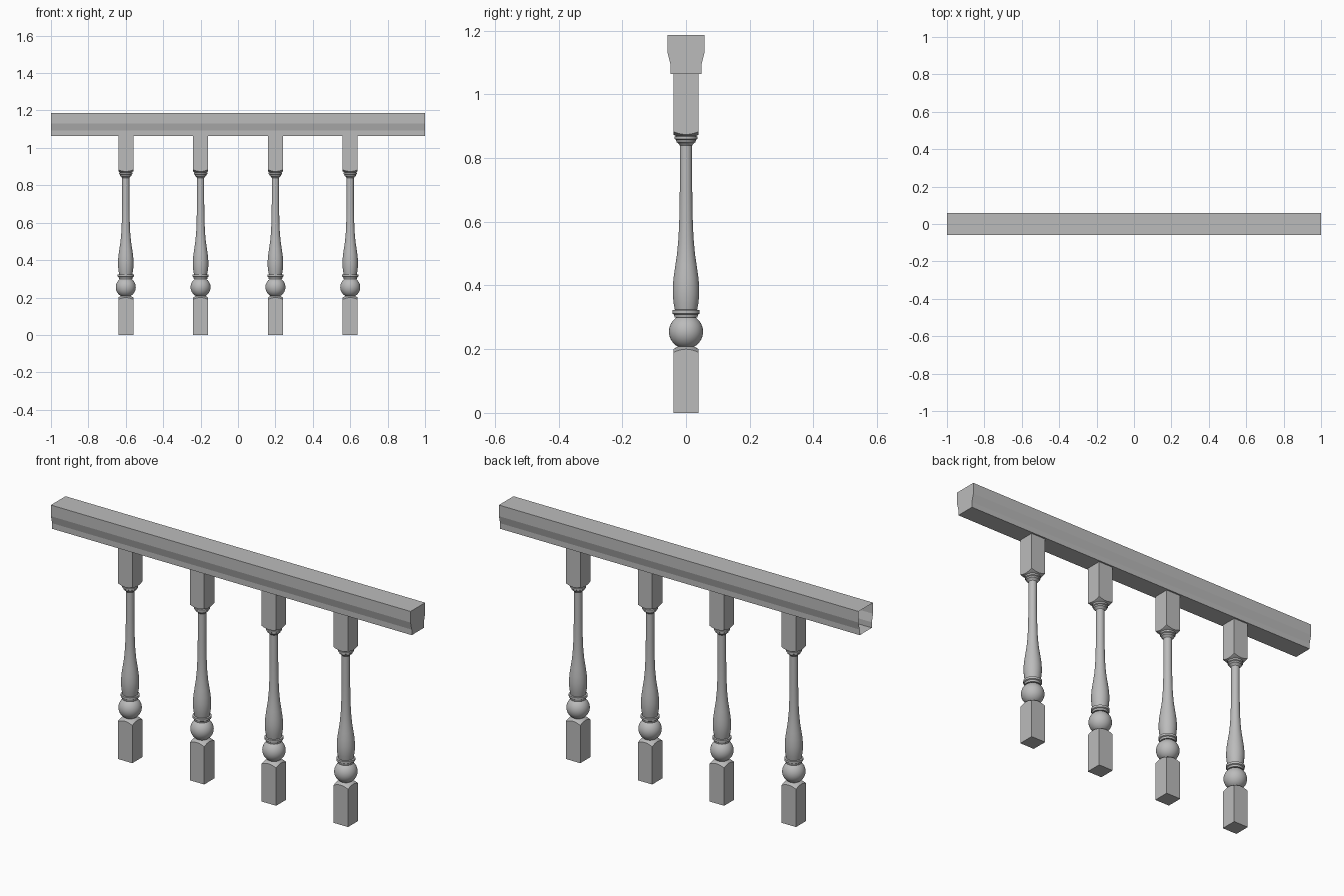
import bpy, bmesh, math

cube = bpy.data.objects.get("Cube")
if cube:
    bpy.data.objects.remove(cube, do_unlink=True)

GREY = (0.5, 0.5, 0.5, 1)
paint = bpy.data.materials.new("plain grey")
paint.use_nodes = True
paint.diffuse_color = GREY
paint.node_tree.nodes["Principled BSDF"].inputs["Base Color"].default_value = GREY

SEGMENTS = 32
HALF = 0.04          # half width of the square blocks
RAIL_BOTTOM, TOP = 1.064, 1.187


def finish(bm, name, x=0):
    bmesh.ops.recalc_face_normals(bm, faces=bm.faces)
    mesh = bpy.data.meshes.new(name)
    bm.to_mesh(mesh)
    bm.free()
    mesh.materials.append(paint)
    obj = bpy.data.objects.new(name, mesh)
    obj.location.x = x
    bpy.context.collection.objects.link(obj)
    bpy.ops.object.select_all(action='DESELECT')
    obj.select_set(True)
    bpy.context.view_layer.objects.active = obj
    bpy.ops.object.shade_smooth_by_angle(angle=math.radians(35))
    return obj


def loft(name, rings, x):
    """Each ring is a function from angle to (radius, height)."""
    bm = bmesh.new()
    loops = []
    for ring in rings:
        loop = []
        for i in range(SEGMENTS):
            a = 2 * math.pi * i / SEGMENTS
            r, z = ring(a)
            loop.append(bm.verts.new((r * math.cos(a), r * math.sin(a), z)))
        loops.append(loop)
    for low, high in zip(loops, loops[1:]):
        for i in range(SEGMENTS):
            j = (i + 1) % SEGMENTS
            bm.faces.new((low[i], low[j], high[j], high[i]))
    bm.faces.new(loops[0])
    bm.faces.new(loops[-1])
    return finish(bm, name, x)


def square(a):
    return HALF / max(abs(math.cos(a)), abs(math.sin(a)))


def block(name, x, z_flat, z_arch, z_neck):
    """Square block whose turned end leaves an arch on every side."""
    slope = (z_neck - z_arch) / 0.015
    loft(name, [lambda a: (square(a), z_flat),
                lambda a: (square(a), z_arch - slope * (square(a) - HALF)),
                lambda a: (0.025, z_neck)], x)


# Turned profile: neck, ball, collar, vase-shaped body, shaft and cap
BALL_R, BALL_Z = 0.0535, 0.255
ball = [(BALL_R * math.sin(t), BALL_Z - BALL_R * math.cos(t))
        for t in [math.radians(28 + 124 * i / 14) for i in range(15)]]
body = [(0.036, 0.3), (0.038, 0.309), (0.043, 0.312), (0.043, 0.323),
        (0.035, 0.324), (0.039, 0.345), (0.0415, 0.37), (0.0415, 0.395),
        (0.039, 0.425), (0.034, 0.46), (0.028, 0.5), (0.0235, 0.55),
        (0.021, 0.61), (0.0195, 0.7), (0.0195, 0.84), (0.024, 0.846),
        (0.03, 0.85), (0.031, 0.857), (0.036, 0.86), (0.036, 0.868),
        (0.025, 0.87)]
turned = [(0.025, 0.205)] + ball + body

for n in range(4):
    x = -0.6 + 0.4 * n
    tag = f"_{n + 1}"
    block("baluster_foot" + tag, x, 0, 0.2, 0.209)
    loft("baluster_spindle" + tag, [lambda a, p=p: p for p in turned], x)
    block("baluster_head" + tag, x, RAIL_BOTTOM, 0.874, 0.866)

# Handrail: hollow moulding, closed only at its left end
half_profile = [(0.048, RAIL_BOTTOM), (0.048, 1.092), (0.058, 1.131), (0.058, TOP)]
profile = half_profile + [(-y, z) for y, z in reversed(half_profile)]
bm = bmesh.new()
ends = [[bm.verts.new((x, y, z)) for y, z in profile] for x in (-1, 1)]
for i in range(len(profile)):
    j = (i + 1) % len(profile)
    bm.faces.new((ends[0][i], ends[0][j], ends[1][j], ends[1][i]))
bm.faces.new(ends[1])
rail = finish(bm, "handrail")
for poly in rail.data.polygons:
    poly.use_smooth = False
